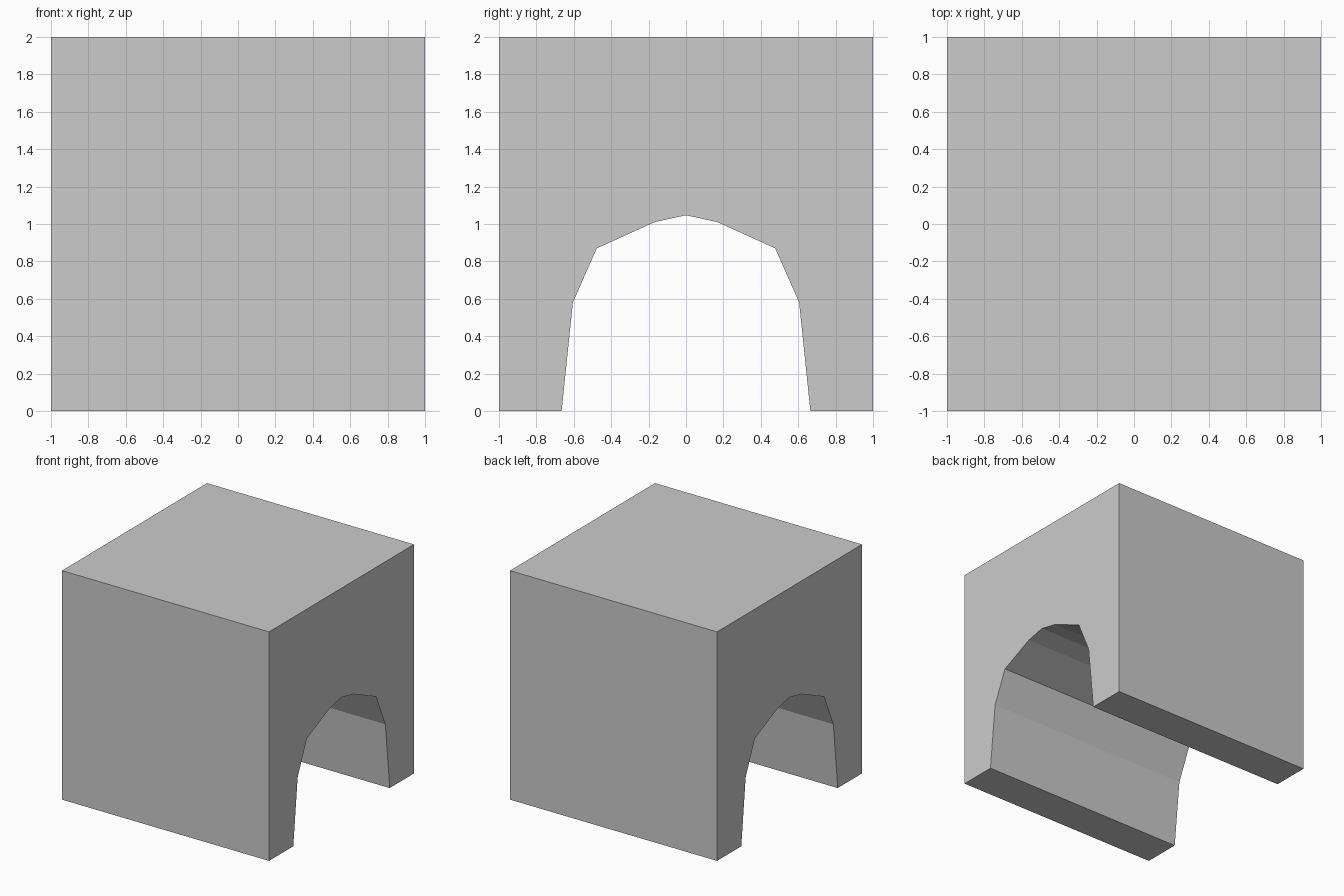
import bpy
import bmesh

if "Cube" in bpy.data.objects:
    bpy.data.objects.remove(bpy.data.objects["Cube"])

# Right half of the arch opening (y, z), from floor to crown
half_arch = [(0.665, 0.0), (0.605, 0.58), (0.477, 0.87), (0.168, 1.01)]
crown = [(0.0, 1.047)]

# Mirror the half arch and close the profile around the block outline
arch = half_arch + crown + [(-y, z) for y, z in reversed(half_arch)]
profile = arch + [(-1, 0), (-1, 2), (1, 2), (1, 0)]

# Block with tunnel: extrude the profile along x
bm = bmesh.new()
face = bm.faces.new([bm.verts.new((-1, y, z)) for y, z in profile])
result = bmesh.ops.extrude_face_region(bm, geom=[face], use_keep_orig=True)
moved = [g for g in result["geom"] if isinstance(g, bmesh.types.BMVert)]
bmesh.ops.translate(bm, verts=moved, vec=(2, 0, 0))
bmesh.ops.recalc_face_normals(bm, faces=bm.faces[:])

mesh = bpy.data.meshes.new("tunnel_block")
bm.to_mesh(mesh)
bm.free()
block = bpy.data.objects.new("tunnel_block", mesh)
bpy.context.collection.objects.link(block)
